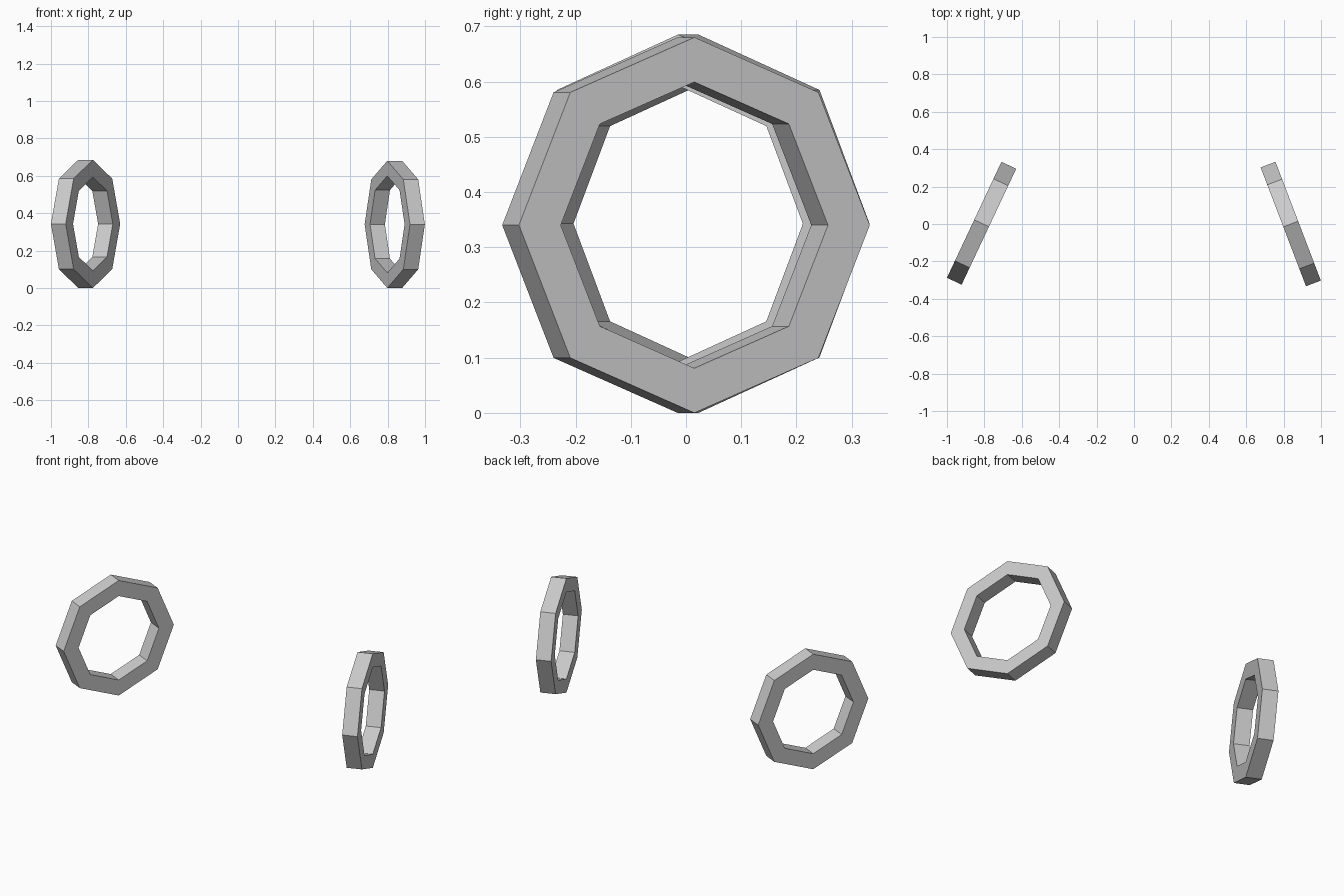
import bpy, bmesh
from math import radians, pi
from mathutils import Matrix

cube = bpy.data.objects.get("Cube")
if cube:
    bpy.data.objects.remove(cube, do_unlink=True)

# Single grey material
grey = bpy.data.materials.new("grey")
grey.use_nodes = True
colour = (0.6, 0.6, 0.6, 1)
grey.diffuse_color = colour
grey.node_tree.nodes["Principled BSDF"].inputs["Base Color"].default_value = colour


def octagon_ring(name, x, y, outer, inner, half_width, turn):
    """Sweep a rectangular section around x in eight flat steps."""
    bm = bmesh.new()
    section = [(-half_width, inner), (half_width, inner),
               (half_width, outer), (-half_width, outer)]
    verts = [bm.verts.new((px, 0, pz)) for px, pz in section]
    edges = [bm.edges.new((verts[i], verts[(i + 1) % 4])) for i in range(4)]
    bmesh.ops.spin(bm, geom=verts + edges, cent=(0, 0, 0), axis=(1, 0, 0),
                   angle=2 * pi, steps=8, use_duplicate=False)
    bmesh.ops.remove_doubles(bm, verts=bm.verts, dist=0.0005)
    bmesh.ops.recalc_face_normals(bm, faces=bm.faces)
    bm.transform(Matrix.Translation((x, y, outer))
                 @ Matrix.Rotation(radians(turn), 4, "Z"))
    mesh = bpy.data.meshes.new(name)
    bm.to_mesh(mesh)
    bm.free()
    mesh.materials.append(grey)
    obj = bpy.data.objects.new(name, mesh)
    bpy.context.collection.objects.link(obj)
    return obj


# The two upright rings, each turned inward towards the back
octagon_ring("right_ring", -0.815, 0.004, 0.3425, 0.25, 0.0435, -25.2)
octagon_ring("left_ring", 0.838, 0.0, 0.34, 0.259, 0.0425, 20.9)
